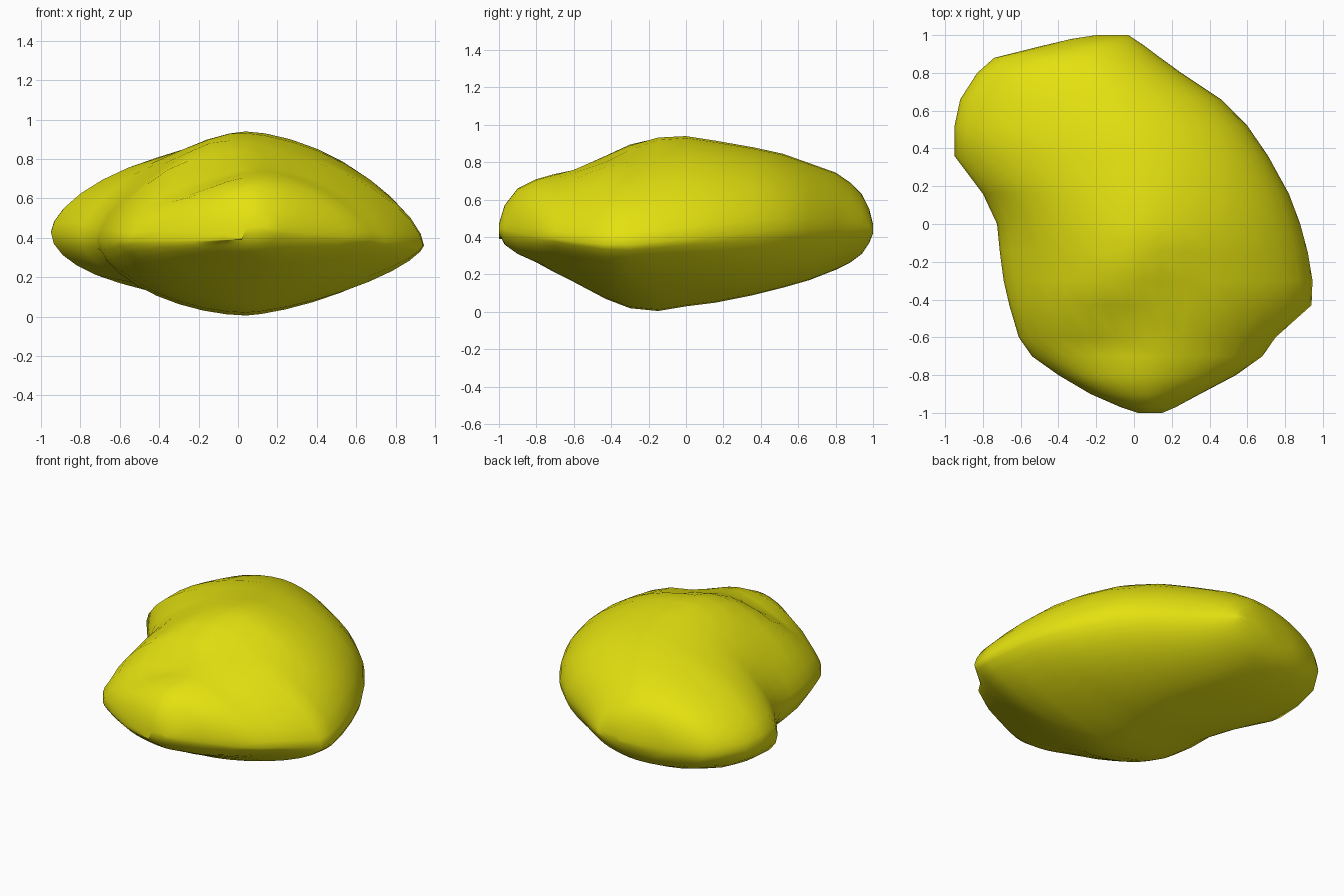
import bpy, bmesh
from math import cos, sin, pi, exp
from mathutils import Vector

# Cross-sections along y: y, left x, right x, crown x, crown z, base z
SECTIONS = [
    (-1.00, 0.02, 0.15, 0.08, 0.47, 0.42),
    (-0.97, -0.07, 0.22, 0.07, 0.57, 0.36),
    (-0.90, -0.23, 0.35, 0.08, 0.66, 0.31),
    (-0.80, -0.40, 0.54, 0.10, 0.71, 0.265),
    (-0.70, -0.54, 0.68, 0.10, 0.74, 0.21),
    (-0.60, -0.61, 0.75, 0.08, 0.775, 0.16),
    (-0.43, -0.66, 0.94, 0.04, 0.86, 0.07),
    (-0.30, -0.69, 0.945, 0.04, 0.89, 0.02),
    (-0.15, -0.71, 0.92, 0.04, 0.93, 0.005),
    (0.00, -0.725, 0.88, 0.04, 0.94, 0.03),
    (0.16, -0.80, 0.82, 0.04, 0.915, 0.05),
    (0.36, -0.95, 0.71, 0.02, 0.88, 0.09),
    (0.52, -0.95, 0.60, -0.06, 0.845, 0.13),
    (0.66, -0.92, 0.46, -0.14, 0.795, 0.17),
    (0.80, -0.83, 0.25, -0.22, 0.745, 0.225),
    (0.88, -0.74, 0.14, -0.24, 0.69, 0.265),
    (0.94, -0.50, 0.06, -0.21, 0.63, 0.31),
    (0.98, -0.33, 0.00, -0.15, 0.55, 0.37),
    (1.00, -0.20, -0.03, -0.12, 0.47, 0.42),
]
N = 36


def mix(a, b, t):
    return a + (b - a) * max(0.0, min(1.0, t))


def near(p, a, b, width):
    """Soft falloff around a line on the plan view."""
    a, b, p = Vector(a), Vector(b), Vector(p)
    d = b - a
    t = max(0, min(1, (p - a).dot(d) / d.length_squared))
    return exp(-((p - a - d * t).length / width) ** 2)


def ring(y, xl, xr, xt, zt, zb):
    back = (y + 0.1) / 0.5
    zl = mix(0.39, 0.43, back)
    zr = mix(0.44, 0.36, (y + 1) / 0.5) if y < -0.4 else mix(0.36, 0.44, (y + 0.3) / 0.8)
    pts = []
    for i in range(N):
        a = 2 * pi * i / N
        c, s = cos(a), sin(a)
        if c > 0:
            n = mix(1.6, 1.8, back) if s > 0 else mix(1.45, 1.75, back)
        else:
            n = mix(1.55, 1.7, back) if s > 0 else mix(1.75, 2.0, back)
        if abs(y) > 0.75:
            n = max(n, 1.8)
        x = xt + abs(c) ** (2 / n) * ((xr - xt) if c > 0 else (xl - xt))
        # Widest line tilts between the left and right edge heights
        ze = mix(zl, zr, (x - xl) / (xr - xl))
        z = ze + abs(s) ** (2 / n) * ((zt - ze) if s > 0 else (zb - ze))
        if s > 0.1 and -0.95 < y:
            # Shallow valley and neighbouring ridge on the front shoulder
            z -= 0.035 * s * near((x, y), (-0.25, -0.70), (0.25, -0.36), 0.12)
            z += 0.035 * s * near((x, y), (-0.55, -0.52), (-0.1, -0.24), 0.10)
        pts.append((x, y, z))
    return pts


# Pebble body lofted through the sections
bm = bmesh.new()
rings = [[bm.verts.new(p) for p in ring(*s)] for s in SECTIONS]
for r0, r1 in zip(rings, rings[1:]):
    for i in range(N):
        j = (i + 1) % N
        bm.faces.new((r0[i], r0[j], r1[j], r1[i]))
bm.faces.new(rings[0])
bm.faces.new(rings[-1])
bmesh.ops.recalc_face_normals(bm, faces=bm.faces)
for f in bm.faces:
    f.smooth = True
mesh = bpy.data.meshes.new("pebble_body")
bm.to_mesh(mesh)
bm.free()
body = bpy.data.objects.new("pebble_body", mesh)
bpy.context.collection.objects.link(body)

mat = bpy.data.materials.new("yellow")
mat.diffuse_color = (0.78, 0.76, 0.005, 1)
mesh.materials.append(mat)
